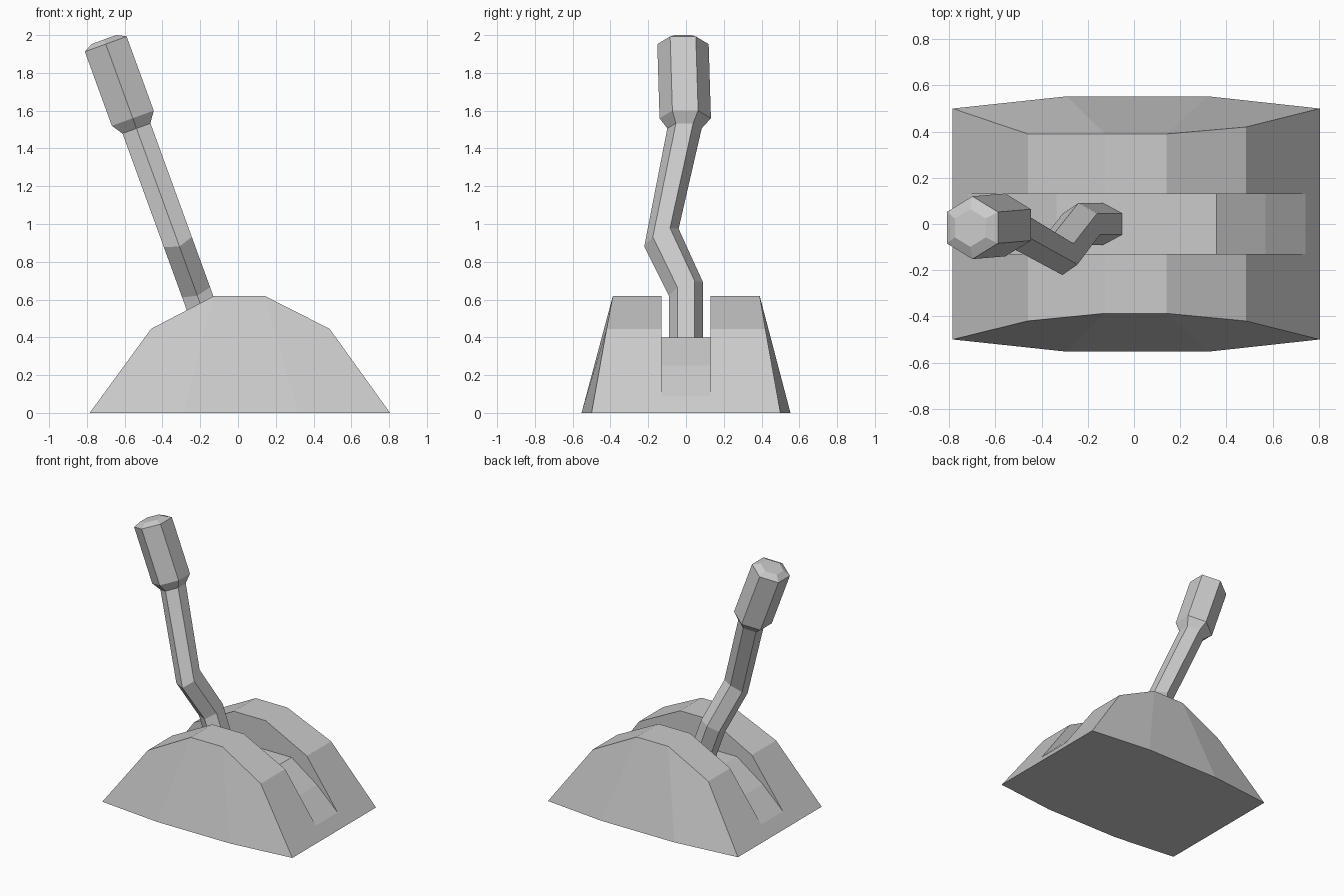
import bpy
import math
from mathutils import Vector

if "Cube" in bpy.data.objects:
    bpy.data.objects.remove(bpy.data.objects["Cube"])


def make(name, verts, faces):
    mesh = bpy.data.meshes.new(name)
    mesh.from_pydata(verts, [], faces)
    mesh.validate()
    obj = bpy.data.objects.new(name, mesh)
    bpy.context.collection.objects.link(obj)
    return obj


def loft(name, rings):
    """Skin equal-sized closed rings and cap both ends."""
    n = len(rings[0])
    faces = [(i * n + j, i * n + (j + 1) % n, (i + 1) * n + (j + 1) % n, (i + 1) * n + j)
             for i in range(len(rings) - 1) for j in range(n)]
    last = (len(rings) - 1) * n
    faces += [tuple(reversed(range(n))), tuple(range(last, last + n))]
    return make(name, [v for r in rings for v in r], faces)


# Base: tapered housing with a faceted arch profile and slightly bowed sides
foot = [(-0.785, 0.5), (-0.29, 0.553), (0.32, 0.553), (0.805, 0.5)]
arch = [(-0.46, 0.445, 0.42, 0.39), (-0.125, 0.62, 0.387, 0.39),
        (0.14, 0.62, 0.387, 0.39), (0.485, 0.445, 0.42, 0.42)]
lower = [(x, -y, 0) for x, y in foot] + [(x, y, 0) for x, y in reversed(foot)]
upper = ([(x, -f, z) for x, z, f, b in arch]
         + [(x, b, z) for x, z, f, b in reversed(arch)])
faces = [(i, (i + 1) % 8, 8 + (i + 1) % 8, 8 + i) for i in range(8)]
faces += [tuple(reversed(range(8)))]
faces += [(8 + i, 9 + i, 14 - i, 15 - i) for i in range(3)]
base = make("base_housing", lower + upper, faces)

# Slot along the top of the base, with a stepped floor
floor = [(-0.83, -0.015), (-0.55, 0.25), (-0.335, 0.4),
         (0.357, 0.4), (0.57, 0.25), (0.85, -0.015)]
profile = floor + [(0.85, 0.8), (-0.83, 0.8)]
cutter = loft("slot_cutter", [[(x, y, z) for x, z in profile] for y in (0.13, -0.13)])
cutter.hide_render = True
mod = base.modifiers.new("slot", 'BOOLEAN')
mod.operation = 'DIFFERENCE'
mod.solver = 'EXACT'
mod.object = cutter
bpy.context.view_layer.objects.active = base
bpy.ops.object.modifier_apply(modifier=mod.name)
bpy.data.objects.remove(cutter)

# Lever: hexagonal section leaning 20 degrees, kinked sideways
lean = math.radians(20)
axis = Vector((-math.sin(lean), 0, math.cos(lean)))
across = Vector((math.cos(lean), 0, math.sin(lean)))
top = Vector((-0.70, 0, 1.9525))


def hex_ring(z, y, radius, skew=0.0, rise=0.0):
    centre = top + axis * ((z - top.z) / axis.z + rise) + Vector((0, y, 0))
    side = Vector((0, 1, 0)) + axis * skew
    return [centre + across * (radius * math.cos(a)) + side * (radius * math.sin(a))
            for a in (math.radians(30 + 60 * i) for i in range(6))]


loft("lever", [
    hex_ring(0.34, 0, 0.091),
    hex_ring(0.655, 0, 0.091, 0.4),
    hex_ring(0.928, -0.13, 0.091, 0.55),
    hex_ring(1.506, -0.008, 0.091),
    hex_ring(1.56, -0.004, 0.136),
    hex_ring(1.9525, -0.016, 0.136),
    hex_ring(1.9525, -0.017, 0.082, rise=0.026),
])
